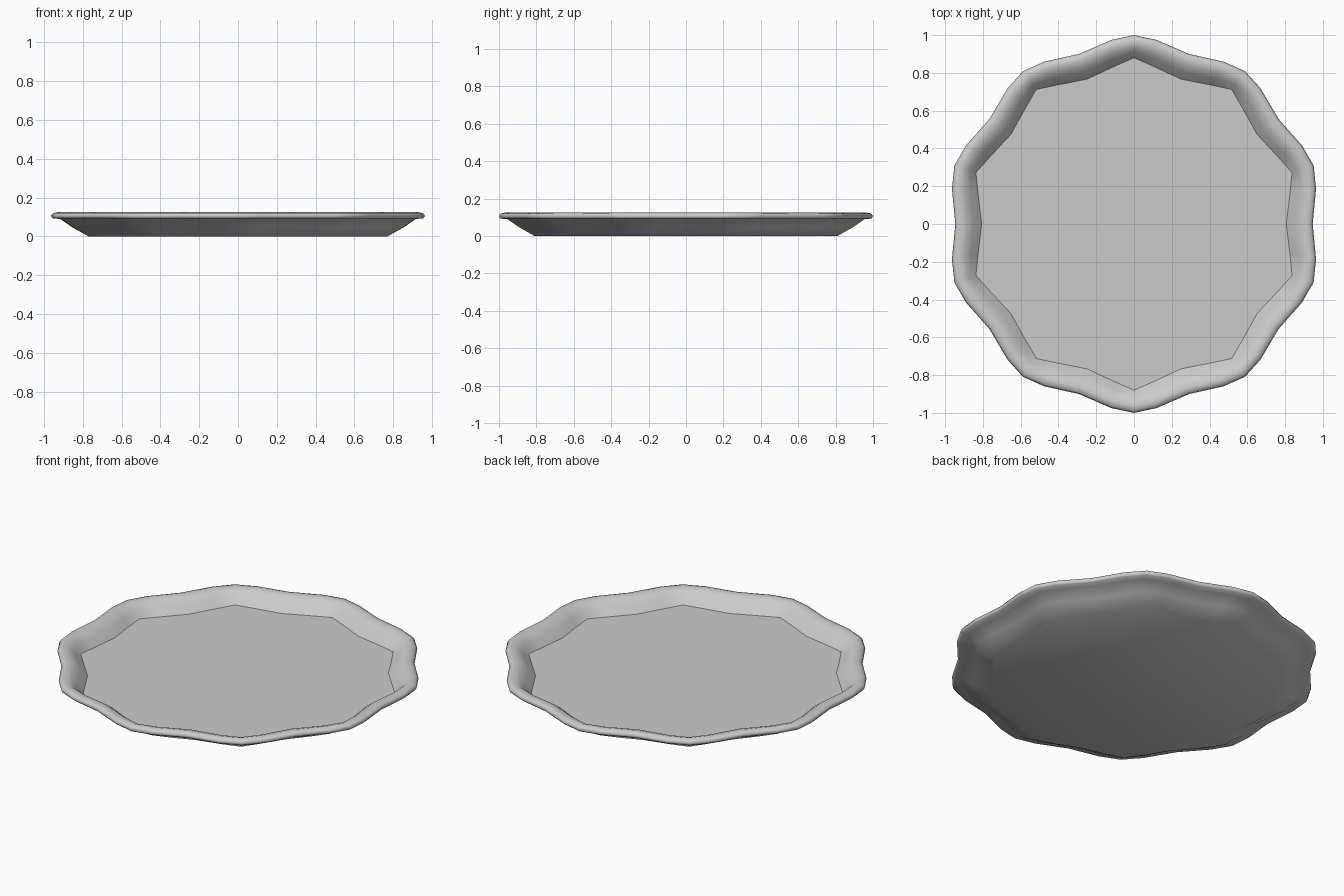
import bpy, bmesh
from math import radians, cos, sin

if "Cube" in bpy.data.objects:
    bpy.data.objects.remove(bpy.data.objects["Cube"])

LOBES = 10
# Cross-section: radius at lobe tip, shoulder and valley, then height (underside -> rim -> floor)
PROFILE = [
    (0.810, 0.784, 0.760, 0.000),
    (0.895, 0.872, 0.838, 0.048),
    (0.955, 0.934, 0.900, 0.090),
    (0.993, 0.973, 0.938, 0.093),
    (1.000, 0.982, 0.946, 0.106),
    (0.991, 0.972, 0.937, 0.120),
    (0.965, 0.946, 0.911, 0.125),
    (0.937, 0.914, 0.878, 0.116),
    (0.912, 0.883, 0.846, 0.092),
    (0.880, 0.841, 0.806, 0.050),
]


def ring(bm, tip, shoulder, valley, z):
    """One scalloped loop, four points per lobe."""
    verts = []
    for i in range(LOBES):
        base = 90 + i * 360 / LOBES
        for off, r in ((0, tip), (7, shoulder), (18, valley), (29, shoulder)):
            a = radians(base + off)
            verts.append(bm.verts.new((r * cos(a), r * sin(a), z)))
    return verts


bm = bmesh.new()
rings = [ring(bm, *p) for p in PROFILE]
n = LOBES * 4

# Wall and rolled rim
for lo, hi in zip(rings, rings[1:]):
    for i in range(n):
        j = (i + 1) % n
        bm.faces.new((lo[i], lo[j], hi[j], hi[i]))

# Underside and inner floor
bm.faces.new(list(reversed(rings[0])))
floor = bm.faces.new(rings[-1])

# Smooth everywhere except the crease around the floor
for f in bm.faces:
    f.smooth = True
for e in floor.edges:
    e.smooth = False

mesh = bpy.data.meshes.new("scalloped_plate")
bm.to_mesh(mesh)
bm.free()
plate = bpy.data.objects.new("scalloped_plate", mesh)
bpy.context.collection.objects.link(plate)
